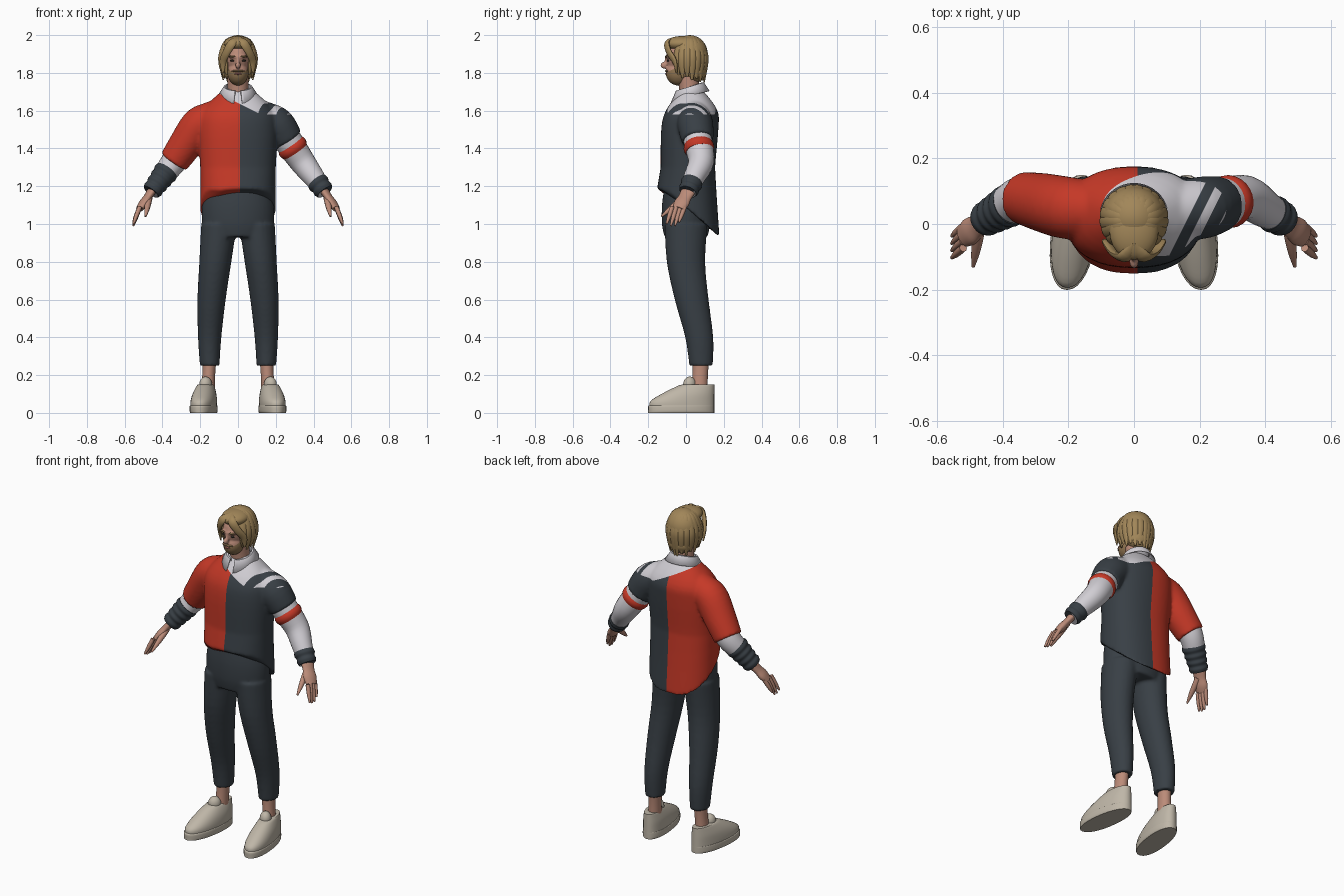
import bpy, bmesh
from math import sin, cos, pi, radians
from mathutils import Vector, Matrix

cube = bpy.data.objects.get("Cube")
if cube:
    bpy.data.objects.remove(cube, do_unlink=True)


def material(name, red, green, blue):
    mat = bpy.data.materials.new(name)
    mat.use_nodes = True
    mat.diffuse_color = (red, green, blue, 1)
    shader = next(node for node in mat.node_tree.nodes if node.type == 'BSDF_PRINCIPLED')
    shader.inputs["Base Color"].default_value = mat.diffuse_color
    shader.inputs["Roughness"].default_value = .8
    return mat


RED = material("red knit", .56, .04, .02)
CHARCOAL = material("charcoal knit", .04, .05, .06)
WHITE = material("white cotton", .64, .62, .66)
SKIN = material("skin", .5, .26, .19)
HAIR = material("blond hair", .36, .24, .1)
BEARD = material("beard brown", .27, .17, .08)
CANVAS = material("shoe beige", .52, .47, .39)
LIPS = material("lips", .4, .14, .11)
EYE = material("eye brown", .05, .04, .03)
made = []


def spline(points, steps=4):
    """Catmull-Rom samples through points of any equal length."""
    points = [Vector(p) for p in points]
    last = len(points) - 1
    samples = []
    for i in range(last):
        before, start = points[max(i - 1, 0)], points[i]
        end, after = points[i + 1], points[min(i + 2, last)]
        for k in range(steps):
            t = k / steps
            leave, arrive = (end - before) / 2, (after - start) / 2
            bend = (end - start) * 3 - leave * 2 - arrive
            twist = leave + arrive - (end - start) * 2
            samples.append(start + leave * t + bend * t ** 2 + twist * t ** 3)
    return samples + [points[last]]


def span(start, end, *radii):
    """Evenly spaced sections between two joints."""
    start, end = Vector(start), Vector(end)
    return [(*start.lerp(end, i / (len(radii) - 1)), radius) for i, radius in enumerate(radii)]


def mirrored(sections, side):
    return [(side * x, *rest) for x, *rest in sections]


def loft(bm, sections, sides=24, level=False, depth=1, power=2, across=(0, 1, 0)):
    """Capped skin through sections of x, y, z, half width and maybe half depth."""
    path = spline([s if len(s) == 5 else (*s, s[3] * depth) for s in sections])
    last = len(path) - 1
    rings = []
    for i, section in enumerate(path):
        wide, deep = Vector((1, 0, 0)), Vector((0, 1, 0))
        if not level:
            ahead = (path[min(i + 1, last)] - path[max(i - 1, 0)]).to_3d().normalized()
            wide = Vector(across).cross(ahead).normalized()
            deep = ahead.cross(wide)
        ring = []
        for k in range(sides):
            angle = 2 * pi * k / sides
            c, s = (abs(q) ** (2 / power) * (1 if q > 0 else -1) for q in (cos(angle), sin(angle)))
            ring.append(bm.verts.new(section.to_3d() + wide * section[3] * c + deep * section[4] * s))
        rings.append(ring)
    for low, high in zip(rings, rings[1:]):
        for k in range(sides):
            bm.faces.new((low[k - 1], low[k], high[k], high[k - 1]))
    bm.faces.new(rings[0])
    bm.faces.new(rings[last])


def blob(bm, centre, size):
    bmesh.ops.create_uvsphere(bm, u_segments=24, v_segments=16, radius=1,
                              matrix=Matrix.Translation(centre) @ Matrix.Diagonal((*size, 1)))


def finish(name, bm, *mats):
    bmesh.ops.recalc_face_normals(bm, faces=bm.faces[:])
    mesh = bpy.data.meshes.new(name)
    bm.to_mesh(mesh)
    bm.free()
    for mat in mats:
        mesh.materials.append(mat)
    part = bpy.data.objects.new(name, mesh)
    bpy.context.scene.collection.objects.link(part)
    made.append(part)
    return part


def tube(name, mat, sections, **options):
    bm = bmesh.new()
    loft(bm, sections, **options)
    return finish(name, bm, mat)


def bead(name, mat, centre, size):
    bm = bmesh.new()
    blob(bm, centre, size)
    finish(name, bm, mat)


def fuse(part, voxel, rounds):
    """Melt overlapping volumes into one soft skin."""
    melt = part.modifiers.new("melt", 'REMESH')
    melt.mode, melt.voxel_size = 'VOXEL', voxel
    part.modifiers.new("soften", 'SMOOTH').iterations = rounds
    mats = list(part.data.materials)
    graph = bpy.context.evaluated_depsgraph_get()
    mesh = bpy.data.meshes.new_from_object(part.evaluated_get(graph))
    part.modifiers.clear()
    mesh.materials.clear()
    for mat in mats:
        mesh.materials.append(mat)
    part.data = mesh


def paint(part, cuts, rule):
    """Cut along planes, then colour each face by its centre."""
    bm = bmesh.new()
    bm.from_mesh(part.data)
    for point, normal in cuts:
        bmesh.ops.bisect_plane(bm, geom=bm.verts[:] + bm.edges[:] + bm.faces[:],
                               plane_co=point, plane_no=normal)
    for face in bm.faces:
        face.material_index = rule(face.calc_center_median())
    bm.to_mesh(part.data)
    bm.free()


# Joints of the left arm
chest, shoulder = Vector((.1, .04, 1.59)), Vector((.21, .05, 1.52))
elbow, wrist = Vector((.34, .08, 1.33)), Vector((.46, .01, 1.17))
knuckles = Vector((.52, -.04, 1.08))

# Sweater body with a dropped back hem
bm = bmesh.new()
loft(bm, [(0, .01, 1.18, .2), (0, .01, 1.3, .2), (0, .02, 1.5, .21), (0, .03, 1.6, .19),
          (0, .03, 1.7, .09), (0, .02, 1.72, .05)], sides=48, level=True, depth=.72, power=2.3)
for v in bm.verts:
    fall = max(1.3 - v.co.z, 0) / .12
    v.co.y *= 1 + .15 * fall
    v.co.z -= fall * .27 * min(max((v.co.y + .1) / .3, 0), 1)

# Sweater sleeves, the left one cut short
upper = span(chest, shoulder, .075, .09, .095)[:-1]
loft(bm, mirrored(upper + span(shoulder, elbow, .095, .09, .08), -1))
loft(bm, upper + span(shoulder, shoulder.lerp(elbow, .4), .095, .085))
sweater = finish("sweater", bm, RED, CHARCOAL, WHITE)
fuse(sweater, .009, 6)

# Sweater colours: two halves, an off-shoulder neckline and shoulder stripes
middle, neckline, collar_line = .01, 1.58, 1.64
stripes = ((.155, .19), (.22, .26))


def sweater_colour(p):
    if p.z > max(neckline, collar_line - p.x / 2):
        slant = p.x - p.y / 2
        return 1 if any(a < slant < b for a, b in stripes) else 2
    return 0 if p.x < middle else 1


paint(sweater, [((middle, 0, 0), (1, 0, 0)), ((0, 0, neckline), (0, 0, 1)),
                ((0, 0, collar_line), (.5, 0, 1))]
      + [((edge, 0, 0), (1, -.5, 0)) for stripe in stripes for edge in stripe], sweater_colour)

# Trousers: hips and two tapered legs
bm = bmesh.new()
loft(bm, [(0, 0, .93, .17), (0, 0, 1, .19), (0, 0, 1.1, .19), (0, 0, 1.2, .17)],
     sides=40, level=True, depth=.67)
for side in (1, -1):
    loft(bm, mirrored([(.1, 0, 1, .095), (.12, 0, .8, .085), (.14, .03, .6, .075),
                       (.15, .07, .4, .062), (.15, .08, .25, .052)], side), level=True, depth=1.2)
fuse(finish("trousers", bm, CHARCOAL), .009, 5)

for name, side, cuff_start in (("left", 1, .65), ("right", -1, .3)):
    # Shirt sleeve and gathered cuff
    tube(name + "_shirt_sleeve", WHITE, mirrored(
        span(shoulder, elbow, .075, .075, .068)[:-1] + span(elbow, wrist, .068, .057, .043), side))
    folds = 9 if side < 0 else 5
    radii = []
    for k in range(folds):
        along = cuff_start + (1 - cuff_start) * k / (folds - 1)
        radii.append(.07 - .023 * along + .005 * (k % 2))
    tube(name + "_cuff", CHARCOAL, mirrored(span(elbow.lerp(wrist, cuff_start), wrist, *radii), side))

    # Hand with four fingers and a thumb
    bm = bmesh.new()
    across = Vector((side / 4, 1, 0)).normalized()
    loft(bm, mirrored(span(wrist, knuckles, .022, .02, .023, .018), side), depth=1.8, across=across)
    for k, length in enumerate((.09, .1, .1, .08)):
        base = knuckles + Vector((0, .022 * k - .033, .01))
        tip = base + Vector((.035, -.03, -length))
        loft(bm, mirrored(span(base, tip, .012, .012, .01, .005), side), sides=10)
    loft(bm, mirrored(span((.47, -.01, 1.14), (.49, -.13, 1.04), .018, .017, .013, .005), side),
         sides=10, across=(1, 0, 0))
    finish(name + "_hand", bm, SKIN)

    # Ankle, then a shoe whose front recedes with height
    tube(name + "_ankle", SKIN, mirrored(span((.16, .07, .1), (.15, .08, .3), .037, .034, .037), side),
         level=True, depth=1.2)
    heel = .15

    def shoe_loft(bm, profile):
        loft(bm, mirrored([(.185, (heel + toe) / 2, z, half, (heel - toe) / 2)
                           for z, toe, half in profile], side), sides=32, level=True, power=2.2)

    bm = bmesh.new()
    shoe_loft(bm, [(.02, -.19, .066), (.06, -.19, .066), (.1, -.13, .06), (.14, -.05, .046),
                   (.15, -.02, .04)])
    blob(bm, (side * .18, .02, .15), (.034, .035, .042))
    shoe_loft(bm, [(0, -.2, .066), (.01, -.2, .07), (.035, -.2, .07), (.04, -.19, .067)])
    for v in bm.verts:
        v.co.x -= side * (v.co.y + .05) / 8
    finish(name + "_shoe", bm, CANVAS)

# Red band on the left sleeve
tube("arm_band", RED, span(shoulder.lerp(elbow, .5), shoulder.lerp(elbow, .72), .073, .08, .08, .073))

# Neck and folded collar, open at the front
tube("neck", SKIN, span((0, .03, 1.62), (0, .01, 1.78), .06, .055, .055), level=True)
bm = bmesh.new()
rows = []
for k in range(41):
    angle = radians(12 + 336 * k / 40)
    front = (1 + cos(angle)) / 2
    top = 1.75 - .045 * front
    tip = top - .045 - .025 * front ** 6
    rows.append([bm.verts.new((r * sin(angle), .02 - r * cos(angle), z))
                 for r, z in ((.06, top - .05), (.065, top), (.075, top), (.105, tip))])
for row, following in zip(rows, rows[1:]):
    for i in range(3):
        bm.faces.new((row[i], following[i], following[i + 1], row[i + 1]))
finish("collar", bm, WHITE).modifiers.new("cloth", 'SOLIDIFY').thickness = .005

# Head: skull, jaw, nose and brow ridge, with a beard on the jaw
bm = bmesh.new()
blob(bm, (0, 0, 1.88), (.07, .105, .1))
blob(bm, (0, -.04, 1.8), (.056, .067, .067))
blob(bm, (0, -.115, 1.84), (.014, .02, .018))
blob(bm, (0, -.1, 1.86), (.01, .014, .03))
blob(bm, (0, -.09, 1.885), (.05, .02, .012))
head = finish("head", bm, SKIN, BEARD)
fuse(head, .005, 3)
beard_line = Vector((0, -.11, 1.8))
beard_normal = Vector((0, -.45, 1))
paint(head, [(beard_line, beard_normal)],
      lambda p: 1 if (p - beard_line).dot(beard_normal) < 0 else 0)
bead("mouth", LIPS, (0, -.105, 1.795), (.02, .006, .005))
bead("moustache", BEARD, (0, -.1, 1.81), (.035, .012, .006))
for name, side in (("left", 1), ("right", -1)):
    bead(name + "_eye", EYE, (side * .03, -.095, 1.865), (.012, .006, .005))
    bead(name + "_brow", BEARD, (side * .03, -.103, 1.887), (.02, .008, .005))

# Hair: crown, fringe and nape, with locks combed from a centre parting
bm = bmesh.new()
blob(bm, (0, .02, 1.9), (.096, .095, .1))
blob(bm, (0, -.02, 1.955), (.075, .09, .04))
blob(bm, (0, .05, 1.81), (.08, .06, .06))
for side in (1, -1):
    loft(bm, mirrored([(0, -.06, 1.985, .012), (.03, -.1, 1.96, .024), (.06, -.09, 1.91, .022),
                       (.08, -.06, 1.86, .02), (.08, -.05, 1.8, .006)], side),
         sides=12, depth=.5, across=(side / 2, -1, 0))
    for k in range(8):
        angle = radians(18 * k - 42)
        c, s = cos(angle), sin(angle)
        lock = [(.1 * out * c, .015 + .1 * out * s, z, half) for out, z, half in (
            (.05, 1.99, .012), (.6, 1.97, .02), (.92, 1.9, .021), (.92, 1.84, .02),
            (.8, 1.79 - .005 * k - .012 * (k % 2), .006))]
        loft(bm, mirrored(lock, side), sides=12, depth=.5, across=(side * c, s, .15))
finish("hair", bm, HAIR)

# Smooth shading with kept creases
bpy.ops.object.select_all(action='DESELECT')
for part in made:
    part.select_set(True)
bpy.context.view_layer.objects.active = made[0]
bpy.ops.object.shade_smooth_by_angle(angle=radians(50))
